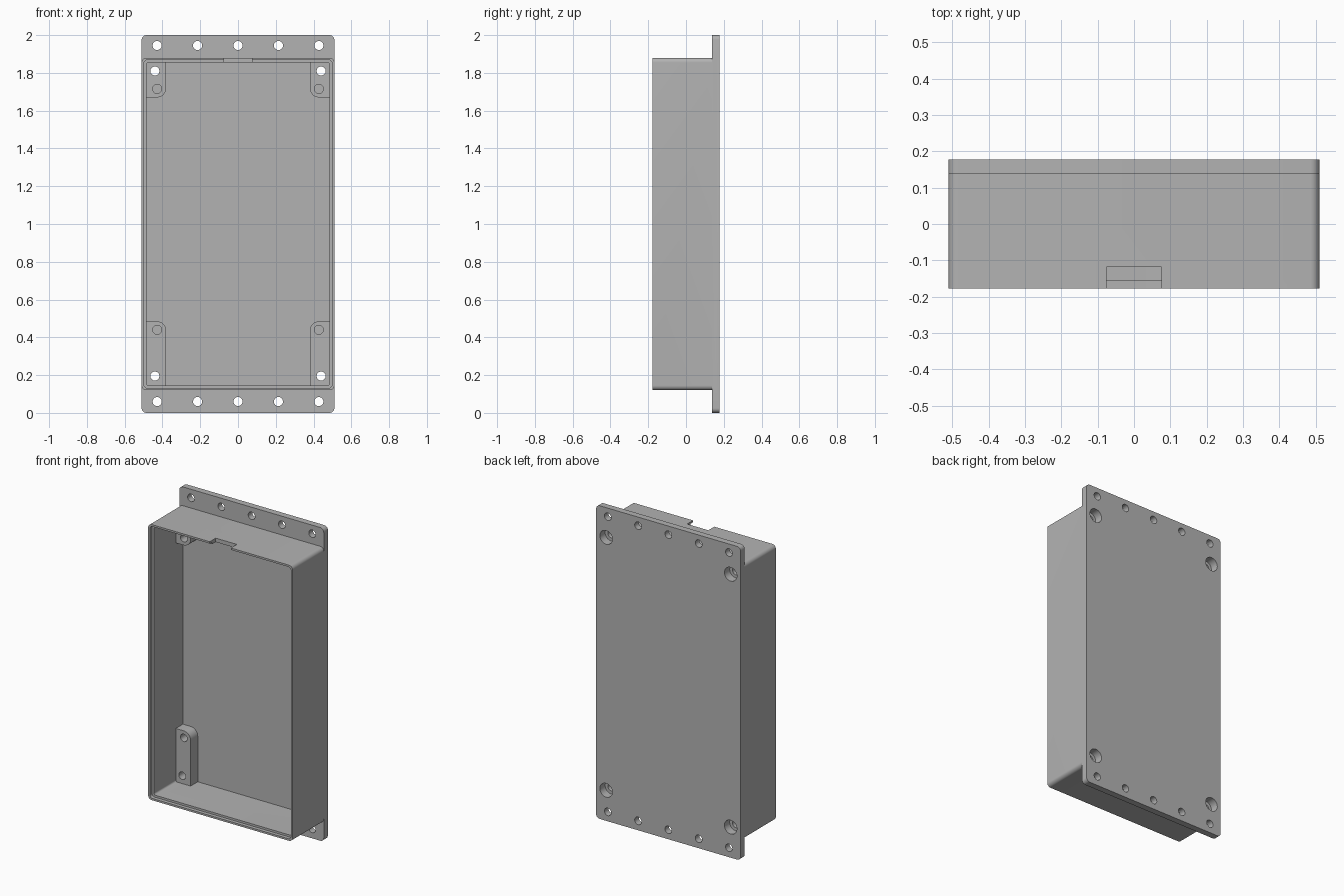
import bpy
import bmesh
from math import cos, sin, pi

if "Cube" in bpy.data.objects:
    bpy.data.objects.remove(bpy.data.objects["Cube"], do_unlink=True)

grey = bpy.data.materials.new("plain grey")
grey.use_nodes = True
colour = (0.45, 0.45, 0.45, 1)
grey.diffuse_color = colour
grey.node_tree.nodes["Principled BSDF"].inputs["Base Color"].default_value = colour


def prism(name, x0, x1, z0, z1, y0, y1, radii, steps=8):
    """Rectangle in x/z with rounded corners, extruded along y.
    Corner order: right top, left top, left bottom, right bottom."""
    if not isinstance(radii, (list, tuple)):
        radii = [radii] * 4
    corners = [(x1, z1, -1, -1), (x0, z1, 1, -1), (x0, z0, 1, 1), (x1, z0, -1, 1)]
    bm = bmesh.new()
    verts = []
    for i, ((x, z, sx, sz), r) in enumerate(zip(corners, radii)):
        for k in range(steps + 1 if r else 1):
            a = (i + k / steps) * pi / 2
            verts.append(bm.verts.new((x + r * (sx + cos(a)), y0, z + r * (sz + sin(a))))
                         if r else bm.verts.new((x, y0, z)))
    bmesh.ops.remove_doubles(bm, verts=verts, dist=1e-5)
    face = bm.faces.new([v for v in verts if v.is_valid])
    moved = bmesh.ops.extrude_face_region(bm, geom=[face])["geom"]
    bmesh.ops.translate(bm, vec=(0, y1 - y0, 0),
                        verts=[v for v in moved if isinstance(v, bmesh.types.BMVert)])
    bmesh.ops.recalc_face_normals(bm, faces=bm.faces)
    mesh = bpy.data.meshes.new(name)
    bm.to_mesh(mesh)
    bm.free()
    mesh.materials.append(grey)
    ob = bpy.data.objects.new(name, mesh)
    bpy.context.collection.objects.link(ob)
    return ob


def disc(name, x, z, r, y0, y1):
    return prism(name, x - r, x + r, z - r, z + r, y0, y1, r)


def combine(target, tool, operation):
    """Apply one boolean and discard the tool."""
    mod = target.modifiers.new(operation, "BOOLEAN")
    mod.operation = operation
    mod.solver = "EXACT"
    mod.object = tool
    bpy.context.view_layer.objects.active = target
    bpy.ops.object.modifier_apply(modifier=mod.name)
    bpy.data.objects.remove(tool, do_unlink=True)


FRONT, FLOOR, BACK = -0.178, 0.137, 0.178
HOLE = 0.024

# Back plate with mounting flanges, plus the case block
case = prism("enclosure_case", -0.51, 0.51, 0, 2, FLOOR, BACK, 0.025)
combine(case, prism("case_block", -0.51, 0.51, 0.12, 1.88, FRONT, 0.155, 0.025), "UNION")

# Cavity, stepped lid seat around the rim, and the notch in the top wall
combine(case, prism("cavity", -0.485, 0.485, 0.145, 1.855, -0.3, FLOOR, 0.012), "DIFFERENCE")
combine(case, prism("lid_seat", -0.498, 0.498, 0.132, 1.868, -0.3, -0.155, 0.018), "DIFFERENCE")
combine(case, prism("notch", -0.075, 0.075, 1.8, 1.95, -0.3, -0.118, 0), "DIFFERENCE")

# Corner bosses, each with a free rounded corner
for side in (-1, 1):
    x0, x1 = sorted((side * 0.38, side * 0.492))
    for top in (False, True):
        z0, z1 = (1.67, 1.862) if top else (0.138, 0.485)
        signs = [(1, 1), (-1, 1), (-1, -1), (1, -1)]
        free = (-side, -1 if top else 1)
        radii = [0.05 if s == free else 0 for s in signs]
        combine(case, prism("boss", x0, x1, z0, z1, 0.065, 0.155, radii), "UNION")

# Screw holes: counterbored through holes and blind holes in the bosses
for side in (-1, 1):
    for z in (0.195, 1.81):
        combine(case, disc("through_hole", side * 0.44, z, HOLE, 0, 0.3), "DIFFERENCE")
        combine(case, disc("counterbore", side * 0.44, z, 0.044, 0.125, 0.3), "DIFFERENCE")
    for z in (0.44, 1.715):
        combine(case, disc("blind_hole", side * 0.428, z, HOLE, 0, 0.13), "DIFFERENCE")

# Row of mounting holes along each flange
for z in (0.06, 1.945):
    for i in range(-2, 3):
        combine(case, disc("mount_hole", i * 0.214, z, HOLE, 0.05, 0.3), "DIFFERENCE")

bpy.ops.object.select_all(action="DESELECT")
case.select_set(True)
bpy.context.view_layer.objects.active = case
bpy.ops.object.shade_smooth_by_angle(angle=0.6)
